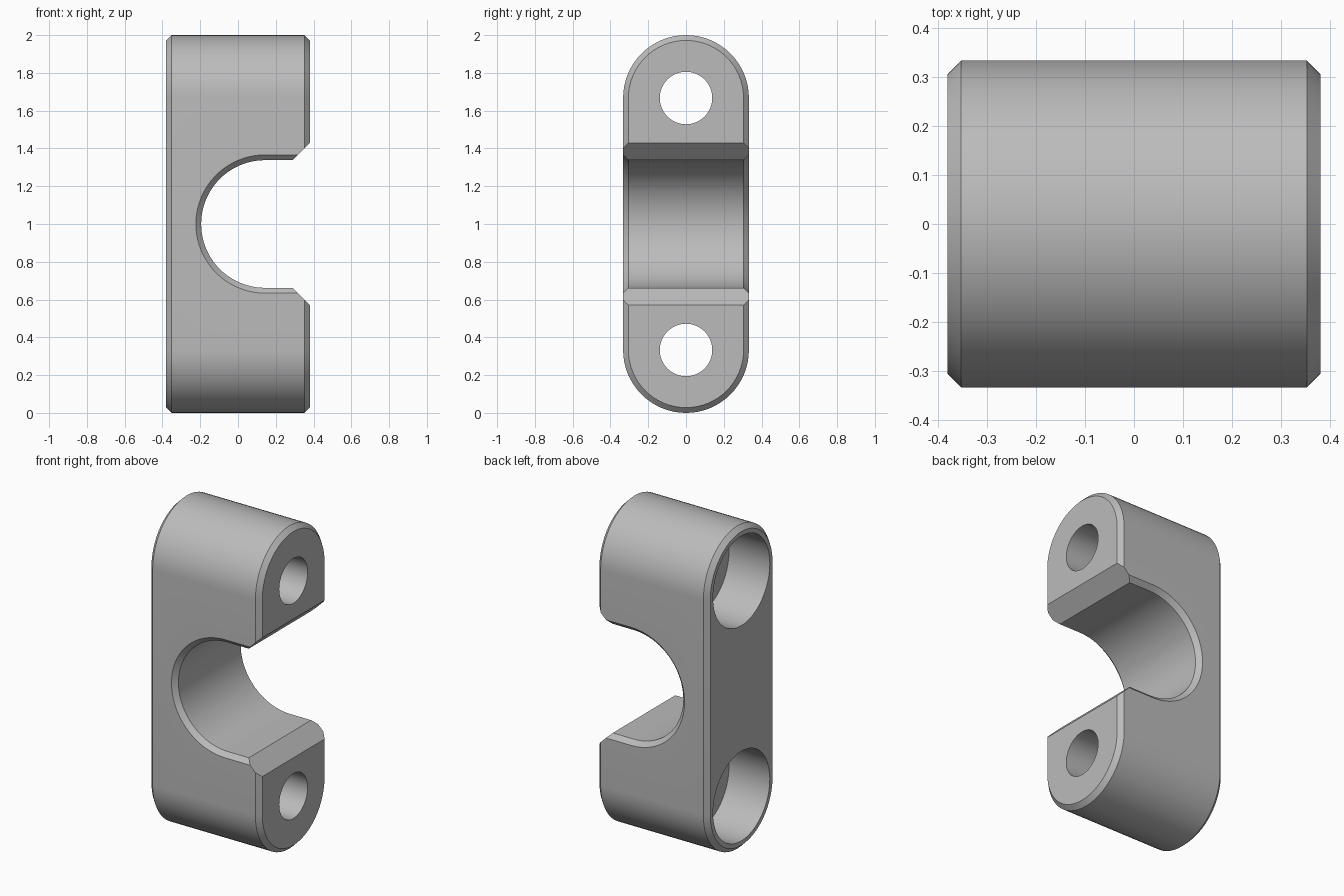
import bpy, bmesh, math

if "Cube" in bpy.data.objects:
    bpy.data.objects.remove(bpy.data.objects["Cube"], do_unlink=True)

R = 0.333        # end radius of the body
HALF_X = 0.38
CH = 0.028       # chamfer
HOLE_Z = (R, 2 - R)

grey = bpy.data.materials.new("plain grey")
grey.use_nodes = True
grey.diffuse_color = (0.5, 0.5, 0.5, 1)
grey.node_tree.nodes["Principled BSDF"].inputs["Base Color"].default_value = (0.5, 0.5, 0.5, 1)


def arc(cu, cv, r, start, end, n):
    """Points on an arc, angles in degrees."""
    angles = [math.radians(start + (end - start) * i / n) for i in range(n + 1)]
    return [(cu + r * math.cos(a), cv + r * math.sin(a)) for a in angles]


def loft(name, rings):
    """Closed solid through rings of equal point count."""
    bm = bmesh.new()
    loops = [[bm.verts.new(p) for p in ring] for ring in rings]
    n = len(loops[0])
    for a, b in zip(loops, loops[1:]):
        for i in range(n):
            j = (i + 1) % n
            bm.faces.new((a[i], a[j], b[j], b[i]))
    bm.faces.new(loops[0])
    bm.faces.new(loops[-1])
    bmesh.ops.recalc_face_normals(bm, faces=bm.faces)
    mesh = bpy.data.meshes.new(name)
    bm.to_mesh(mesh)
    bm.free()
    mesh.materials.append(grey)
    obj = bpy.data.objects.new(name, mesh)
    bpy.context.collection.objects.link(obj)
    return obj


def along_x(points, x):
    return [(x, y, z) for y, z in points]


def along_y(points, y):
    return [(x, y, z) for x, z in points]


# Rounded clamp body with chamfered rims
def stadium(r):
    return arc(0, HOLE_Z[1], r, 0, 180, 32) + arc(0, HOLE_Z[0], r, 180, 360, 32)


body = loft("clamp_body", [along_x(stadium(r), x) for x, r in (
    (-HALF_X, R - CH), (-HALF_X + CH, R), (HALF_X - CH, R), (HALF_X, R - CH))])


# Pipe groove, flared at both sides for its chamfer
def groove(offset):
    r = 0.338 + offset
    return [(0.6, 1 + r)] + arc(0.143, 1, r, 90, 270, 40) + [(0.6, 1 - r)]


flare = 2 * CH
cutters = [loft("groove_cutter", [along_y(groove(o), y) for y, o in (
    (-R - CH, flare), (-R + CH, 0), (R - CH, 0), (R + CH, flare))])]

# Sloped lead-in at the groove mouth
mouth = [(0.25, 0.7), (0.6, 0.35), (0.6, 1.65), (0.25, 1.3)]
cutters.append(loft("mouth_cutter", [along_y(mouth, y) for y in (-0.5, 0.5)]))

# Counterbored screw holes
for z in HOLE_Z:
    bore = arc(0, z, 0.278, 0, 352.5, 47)
    hole = arc(0, z, 0.139, 0, 352.5, 47)
    cutters.append(loft("screw_hole_cutter", [
        along_x(bore, -0.5), along_x(bore, -HALF_X + 0.28),
        along_x(hole, -HALF_X + 0.28), along_x(hole, 0.5)]))

bpy.ops.object.select_all(action="DESELECT")
bpy.context.view_layer.objects.active = body
body.select_set(True)
for cutter in cutters:
    mod = body.modifiers.new(cutter.name, "BOOLEAN")
    mod.operation = "DIFFERENCE"
    mod.solver = "EXACT"
    mod.object = cutter
    bpy.ops.object.modifier_apply(modifier=mod.name)
    bpy.data.objects.remove(cutter, do_unlink=True)

bpy.ops.object.shade_smooth_by_angle(angle=math.radians(25))
